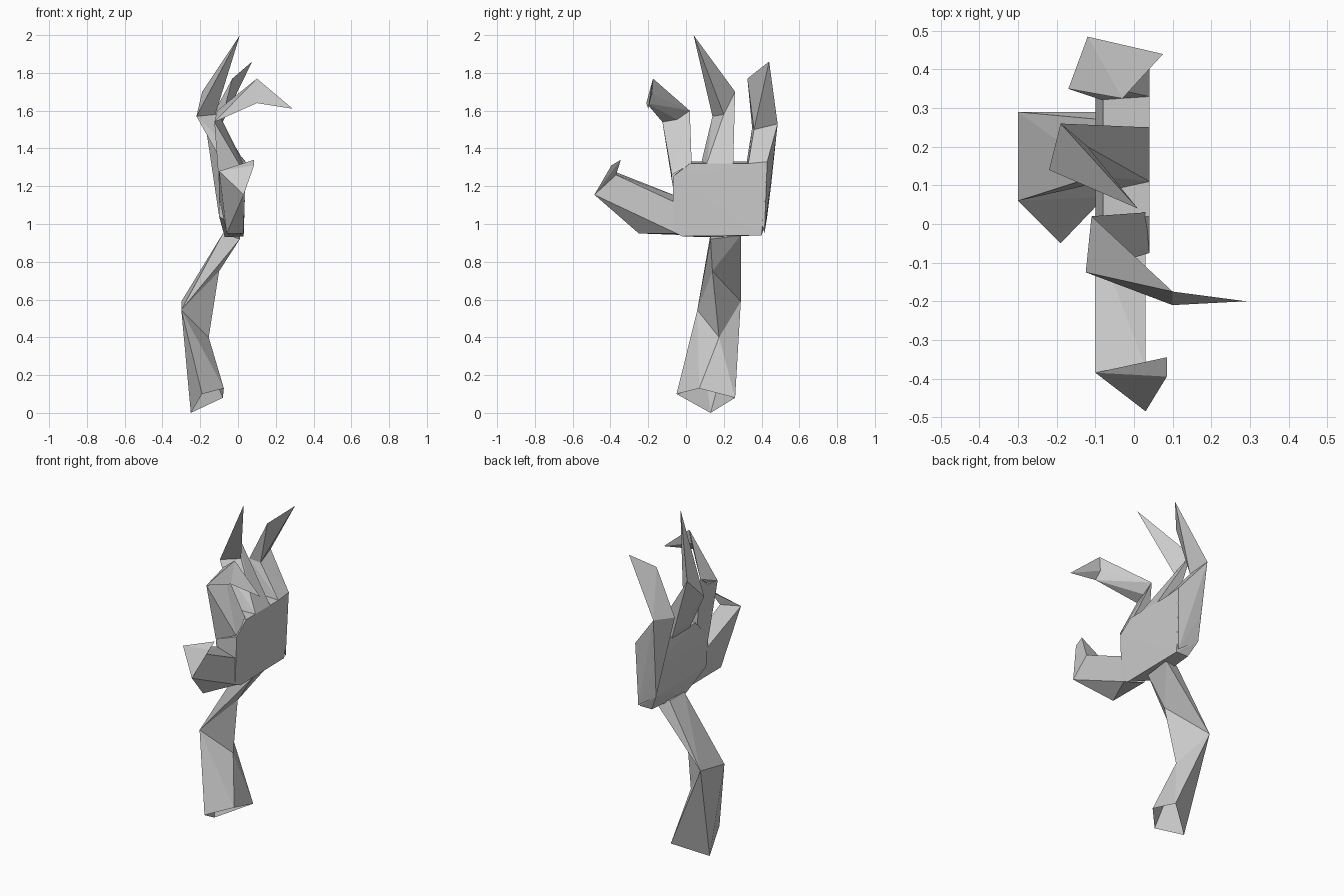
import bpy, bmesh

if "Cube" in bpy.data.objects:
    bpy.data.objects.remove(bpy.data.objects["Cube"])


def hull_part(name, opening, *chunks):
    """Chain of faceted convex segments. Faces shared by two segments, and
    faces lying wholly within the opening points, are dropped."""
    tris = {}
    for pts in chunks:
        bm = bmesh.new()
        for p in pts:
            bm.verts.new(p)
        bmesh.ops.convex_hull(bm, input=bm.verts[:])
        bmesh.ops.triangulate(bm, faces=bm.faces[:])
        bmesh.ops.recalc_face_normals(bm, faces=bm.faces[:])
        for f in bm.faces:
            co = [tuple(round(c, 4) for c in v.co) for v in f.verts]
            key = frozenset(co)
            if key in tris:
                del tris[key]
            else:
                tris[key] = co
        bm.free()
    rim = {tuple(round(c, 4) for c in p) for p in opening}
    index, faces = {}, []
    for key, co in tris.items():
        if not key <= rim:
            faces.append([index.setdefault(c, len(index)) for c in co])
    me = bpy.data.meshes.new(name)
    me.from_pydata(list(index), [], faces)
    me.update()
    ob = bpy.data.objects.new(name, me)
    bpy.context.collection.objects.link(ob)
    return ob


# Forearm: open cut end, bent middle, wrist
cut = [(-.19, -.05, .10), (-.25, .13, 0), (-.08, .26, .08), (-.075, .07, .13)]
bend = [(-.30, .06, .545), (-.30, .29, .59), (-.155, .175, .40)]
inner = (-.10, .14, .75)
wrist = [(-.08, .13, .95), (-.08, .27, .95), (.01, .29, .94), (.01, .13, .92)]
arm = [cut + bend, bend + [inner], bend[:2] + [inner] + wrist]
forearm = hull_part("forearm", cut, *arm)

# Palm slab
hull_part("palm", [], [
    (.03, -.07, .96), (.03, -.02, .935), (.03, .40, .94), (.04, .43, 1.32),
    (.04, .02, 1.32), (.04, -.07, 1.25), (-.07, .10, .93), (-.05, .40, .94),
    (-.10, -.05, 1.04), (-.10, .43, 1.04), (-.10, -.07, 1.20), (-.10, .45, 1.22),
    (-.08, .43, 1.33), (-.08, .02, 1.33)])

# Index finger, bent sharply forward
base = [(.04, -.075, 1.26), (.03, .03, 1.32), (-.09, .02, 1.32), (-.10, -.07, 1.2)]
knuckle = [(-.125, -.125, 1.54), (-.11, .02, 1.60), (-.115, -.04, 1.55)]
joint = [(.10, -.175, 1.77), (.10, -.21, 1.64), (.09, -.18, 1.69)]
hull_part("index_finger", base, base + knuckle, knuckle + joint,
          joint + [(.29, -.20, 1.61)])

# Middle finger, long spike
base = [(.04, .11, 1.32), (.04, .25, 1.32), (-.08, .25, 1.32), (-.08, .08, 1.32)]
knuckle = [(-.22, .14, 1.57), (-.19, .26, 1.70), (-.12, .20, 1.58)]
hull_part("middle_finger", base, base + knuckle, knuckle + [(.01, .04, 2.0)])

# Outer finger, rooted along the palm edge
base = [(.04, .33, 1.32), (.04, .43, 1.33), (-.10, .45, 1.2), (.03, .415, .95),
        (-.10, .43, 1.04), (-.08, .32, 1.32)]
knuckle = [(-.17, .35, 1.51), (-.12, .485, 1.53), (-.10, .36, 1.50)]
hull_part("outer_finger", [], base + knuckle,
          knuckle + [(-.03, .325, 1.77), (.075, .44, 1.86)])

# Thumb
base = [(.03, -.07, 1.12), (.03, -.05, .95), (-.10, -.03, 1.14), (-.05, .03, .94)]
web = [(.03, -.22, 1.12), (-.06, -.25, .95)]
knuckle = [(.03, -.485, 1.155), (-.10, -.385, 1.28), (.03, -.37, 1.26)]
hull_part("thumb", base, base + web + knuckle,
          knuckle + [(.085, -.345, 1.34), (.085, -.395, 1.31)])
